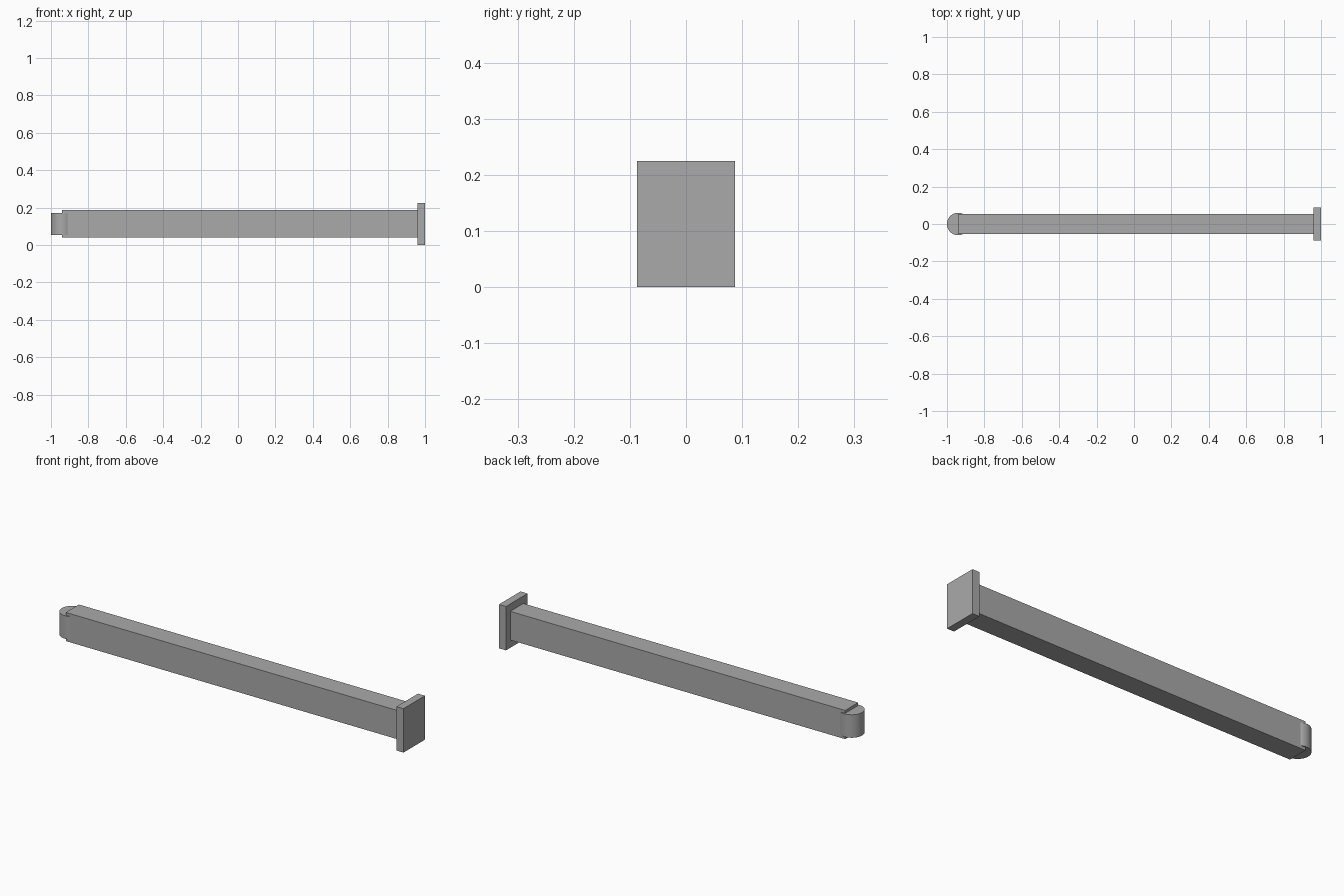
import bpy

if "Cube" in bpy.data.objects:
    bpy.data.objects.remove(bpy.data.objects["Cube"])

grey = bpy.data.materials.new("plain grey")
grey.diffuse_color = (0.4, 0.4, 0.4, 1)
grey.use_nodes = True
grey.node_tree.nodes["Principled BSDF"].inputs["Base Color"].default_value = grey.diffuse_color


def finish(name):
    ob = bpy.context.object
    ob.name = name
    ob.data.materials.append(grey)
    bpy.ops.object.transform_apply(location=False, rotation=True, scale=True)
    return ob


def box(name, x0, x1, half_y, z0, z1):
    bpy.ops.mesh.primitive_cube_add(size=1, location=((x0 + x1) / 2, 0, (z0 + z1) / 2))
    bpy.context.object.scale = (x1 - x0, 2 * half_y, z1 - z0)
    return finish(name)


# Long rectangular beam
box("beam", -0.94, 0.96, 0.053, 0.04, 0.187)

# Mounting plate at the right end
box("end_plate", 0.96, 1.0, 0.087, 0.0, 0.225)

# Upright round pivot at the left end
bpy.ops.mesh.primitive_cylinder_add(vertices=48, radius=0.06, depth=0.118,
                                    location=(-0.94, 0, 0.1135))
finish("pivot")
bpy.ops.object.shade_smooth_by_angle()
